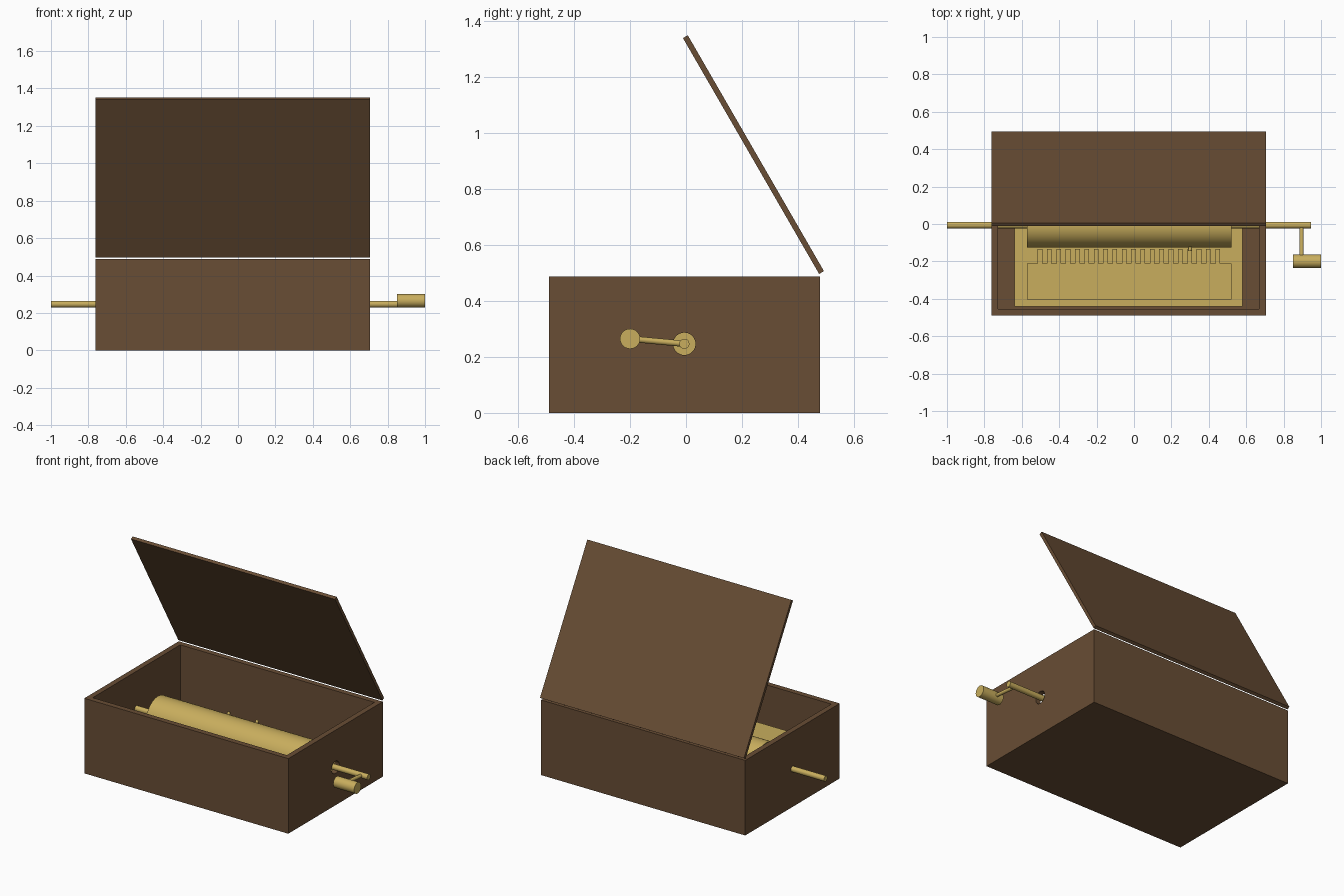
import bpy, bmesh
from math import radians, sin, cos
from mathutils import Vector

if "Cube" in bpy.data.objects:
    bpy.data.objects.remove(bpy.data.objects["Cube"])


def material(name, rgb):
    m = bpy.data.materials.new(name)
    m.diffuse_color = (*rgb, 1)
    m.use_nodes = True
    m.node_tree.nodes["Principled BSDF"].inputs["Base Color"].default_value = m.diffuse_color
    return m


WOOD = material("dark_wood", (0.14, 0.075, 0.035))
BRASS = material("brass", (0.58, 0.42, 0.11))


def add_box(bm, lo, hi):
    verts = bmesh.ops.create_cube(bm, size=1)["verts"]
    for v in verts:
        v.co = Vector([(a + b) / 2 + c * (b - a) for a, b, c in zip(lo, hi, v.co)])


def finish(bm, name, mat):
    me = bpy.data.meshes.new(name)
    bm.to_mesh(me)
    bm.free()
    ob = bpy.data.objects.new(name, me)
    bpy.context.collection.objects.link(ob)
    me.materials.append(mat)
    return ob


def boxes(name, mat, *spans):
    bm = bmesh.new()
    for lo, hi in spans:
        add_box(bm, lo, hi)
    return finish(bm, name, mat)


def rod(name, mat, a, b, r, sides=32):
    a, b = Vector(a), Vector(b)
    bpy.ops.mesh.primitive_cylinder_add(vertices=sides, radius=r, depth=(b - a).length,
                                        location=(a + b) / 2)
    ob = bpy.context.object
    ob.name = name
    ob.rotation_euler = (b - a).to_track_quat('Z', 'Y').to_euler()
    ob.data.materials.append(mat)
    bpy.ops.object.shade_smooth_by_angle(angle=radians(35))
    return ob


X0, X1, Y0, Y1, H, T = -0.762, 0.705, -0.49, 0.48, 0.488, 0.05
AY, AZ = -0.006, 0.247          # drum axis

# Open case: cube with the top inset and pushed down to the floor
bm = bmesh.new()
add_box(bm, (X0, Y0, 0), (X1, Y1, H))
bm.normal_update()
top = max(bm.faces, key=lambda f: f.calc_center_median().z)
bmesh.ops.inset_region(bm, faces=[top], thickness=T)
well = bmesh.ops.extrude_discrete_faces(bm, faces=[top])["faces"][0]
for v in well.verts:
    v.co.z = T
bmesh.ops.recalc_face_normals(bm, faces=bm.faces)
case = finish(bm, "case", WOOD)

# Round crank hole through the right wall
cutter = rod("crank_hole_cutter", WOOD, (X1 - 0.09, AY, AZ), (X1 + 0.1, AY, AZ), 0.04)
cutter.hide_render = True
mod = case.modifiers.new("crank_hole", 'BOOLEAN')
mod.operation, mod.object, mod.solver = 'DIFFERENCE', cutter, 'EXACT'
bpy.context.view_layer.objects.active = case
bpy.ops.object.modifier_apply(modifier=mod.name)
bpy.data.objects.remove(cutter)

# Lid, swung open 60 degrees from flat
lid = boxes("lid", WOOD, ((X0, -0.974, 0), (X1, 0, 0.02)))
lid.location = (0, 0.476, 0.497)
lid.rotation_euler.x = radians(-60)

# Movement: bedplate, comb block and teeth
boxes("bedplate", BRASS, ((-0.64, -0.44, T), (0.58, 0.43, 0.09)))
boxes("comb_block", BRASS, ((-0.573, -0.403, 0.09), (0.52, -0.21, 0.258)))
boxes("comb_teeth", BRASS, *[((-0.515 + 0.05 * i, -0.215, 0.238), (-0.49 + 0.05 * i, -0.135, 0.258))
                             for i in range(20)])

# Pinned drum on its axle
rod("drum", BRASS, (-0.573, AY, AZ), (0.52, AY, AZ), 0.12, 64)
rod("axle", BRASS, (-1, AY, AZ), (0.945, AY, AZ), 0.018)
for i, (x, deg) in enumerate([(0.3, 172), (-0.1, 65), (0.09, 55), (-0.35, -20), (0.2, -60), (-0.2, -110)]):
    d = Vector((0, cos(radians(deg)), sin(radians(deg))))
    c = Vector((x, AY, AZ))
    rod(f"drum_pin_{i + 1}", BRASS, c + d * 0.11, c + d * 0.137, 0.01, 12)

# Crank
rod("crank_arm", BRASS, (0.896, AY, AZ), (0.896, -0.2, 0.265), 0.011)
rod("crank_knob", BRASS, (0.85, -0.2, 0.265), (1, -0.2, 0.265), 0.036)
